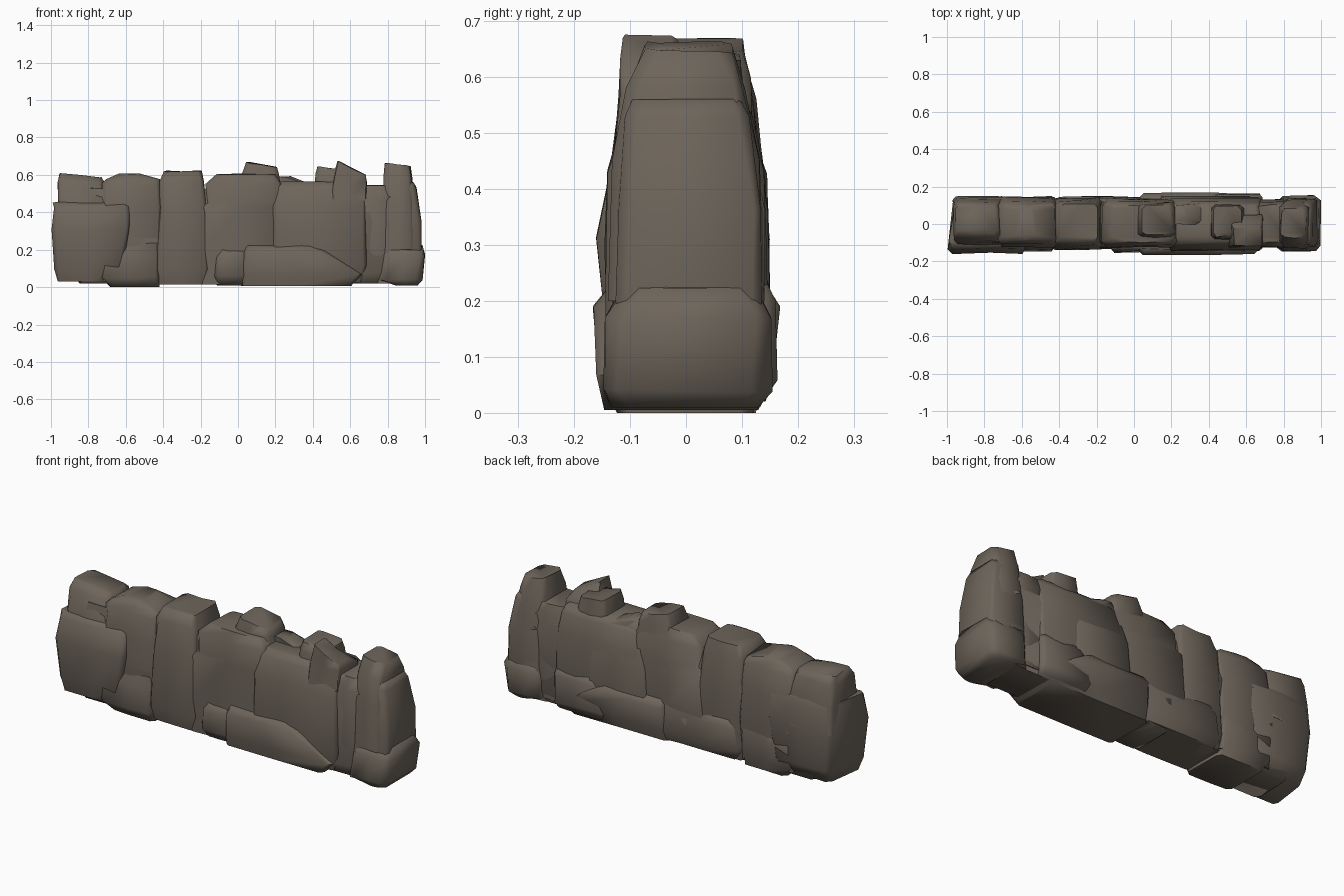
import bpy, bmesh, random

random.seed(4)
stone_mat = bpy.data.materials.new("weathered brown stone")
stone_mat.diffuse_color = (0.155, 0.130, 0.104, 1)


def stone(name, rings, chamfer=0.02, skew=0.0, tilt=0.0, rough=0.005):
    """Stack chamfered rectangles (z, x0, x1, y0, y1) into one hewn stone.
    skew pulls the left front corner outward, tilt slopes the top along x."""
    bm = bmesh.new()
    loops = []
    for i, (z, x0, x1, y0, y1) in enumerate(rings):
        c = min(chamfer, (x1 - x0) * .3, (y1 - y0) * .3)
        xm = (x0 + x1) / 2
        pts = [(x0 + c, y0), (xm, y0), (x1 - c, y0), (x1, y0 + c), (x1, y1 - c),
               (x1 - c, y1), (xm, y1), (x0 + c, y1), (x0, y1 - c), (x0, y0 + c)]
        loop = []
        for x, y in pts:
            dz = tilt * ((x - x0) / (x1 - x0) - .5) if i == len(rings) - 1 else 0
            dx = skew * (y1 - y) / (y1 - y0) if x < x0 + c * 1.5 else 0
            r = [random.uniform(-rough, rough) for _ in range(3)]
            loop.append(bm.verts.new((x - dx + r[0], y + r[1],
                                      max(0, z + dz + (r[2] if i else 0)))))
        loops.append(loop)
    n = len(loops[0])
    for a, b in zip(loops, loops[1:]):
        for k in range(n):
            bm.faces.new((a[k], a[(k + 1) % n], b[(k + 1) % n], b[k]))
    bm.faces.new(loops[0][::-1])
    bm.faces.new(loops[-1])
    bmesh.ops.recalc_face_normals(bm, faces=bm.faces)
    me = bpy.data.meshes.new(name)
    bm.to_mesh(me)
    bm.free()
    me.materials.append(stone_mat)
    ob = bpy.data.objects.new(name, me)
    bpy.context.collection.objects.link(ob)
    bpy.context.view_layer.objects.active = ob
    ob.select_set(True)
    bpy.ops.object.shade_smooth_by_angle(angle=1.15)
    ob.select_set(False)
    return ob


# core that closes the joints between the stones
stone("wall_core", [(.02, -.85, .88, -.11, .11), (.08, -.88, .9, -.125, .125),
                    (.40, -.88, .9, -.12, .128), (.53, -.85, .9, -.09, .10)])

# left end: lower stone with a jutting front corner, narrower stone on top
stone("left_end_lower", [(.03, -.935, -.66, -.12, .11), (.10, -.945, -.62, -.14, .14),
                         (.31, -.96, -.58, -.157, .147), (.43, -.955, -.58, -.135, .142),
                         (.455, -.955, -.60, -.11, .13)], skew=.035)
stone("left_end_upper", [(.30, -.97, -.70, -.13, .145), (.45, -.965, -.70, -.11, .135),
                         (.56, -.96, -.72, -.08, .118), (.595, -.955, -.73, -.05, .10)],
      tilt=-.02)

# second stone with its foot
stone("left_middle_stone", [(.03, -.74, -.41, -.12, .12), (.25, -.74, -.41, -.125, .145),
                            (.42, -.73, -.41, -.125, .138), (.55, -.725, -.415, -.105, .12),
                            (.575, -.70, -.42, -.095, .105), (.605, -.63, -.53, -.08, .09)])
stone("left_middle_foot", [(0, -.68, -.42, -.12, .12), (.05, -.73, -.42, -.145, .135),
                           (.17, -.73, -.42, -.14, .145), (.24, -.70, -.42, -.12, .13)])

# tall third stone
stone("tall_left_stone", [(.015, -.43, -.17, -.12, .12), (.10, -.44, -.16, -.14, .14),
                          (.40, -.42, -.17, -.135, .142), (.56, -.42, -.185, -.115, .122),
                          (.62, -.395, -.195, -.09, .105)])

# centre: body, cap and foot stones
stone("centre_stone", [(.015, -.21, .24, -.12, .12), (.2, -.21, .24, -.135, .14),
                       (.43, -.20, .24, -.125, .135), (.455, -.165, .24, -.123, .13),
                       (.55, -.175, .23, -.112, .118), (.605, -.11, .20, -.095, .10)])
stone("centre_cap", [(.50, .02, .23, -.07, .122), (.60, .02, .215, -.07, .112),
                     (.655, .045, .205, -.06, .10)], tilt=-.025)
stone("centre_foot_left", [(.01, -.11, .05, -.12, .12), (.06, -.13, .05, -.15, .14),
                           (.16, -.12, .05, -.145, .145), (.21, -.10, .05, -.125, .13)])
stone("centre_foot_front", [(.005, .02, .60, -.145, .13), (.07, .02, .66, -.157, .15),
                            (.19, .03, .46, -.165, .167), (.225, .04, .38, -.138, .14)])
stone("left_back_foot", [(.015, -.40, .06, 0, .125), (.07, -.42, .06, 0, .148),
                         (.18, -.40, .06, 0, .145), (.24, -.36, .04, 0, .13)])

# right of centre: broad stone and two caps
stone("right_broad_stone", [(.025, .18, .66, -.125, .13), (.12, .18, .685, -.145, .148),
                            (.30, .18, .685, -.143, .145), (.43, .18, .685, -.138, .135),
                            (.53, .20, .68, -.11, .115), (.56, .22, .66, -.09, .10)])
stone("right_back_slab", [(.03, .14, .50, 0, .13), (.10, .12, .50, 0, .15),
                          (.36, .14, .48, 0, .147), (.54, .18, .42, 0, .117),
                          (.59, .20, .28, 0, .10)])
stone("right_cap_low", [(.48, .415, .60, -.09, .11), (.60, .415, .58, -.08, .10),
                        (.638, .42, .575, -.065, .095)], tilt=-.02)
stone("right_cap_peak", [(.46, .50, .69, -.125, .05), (.57, .51, .69, -.122, .05),
                         (.635, .535, .68, -.115, -.02)], chamfer=.01, tilt=-.075)
stone("right_back_foot", [(.02, .40, .68, 0, .14), (.06, .38, .69, 0, .16),
                          (.2, .42, .69, 0, .16), (.24, .45, .68, 0, .14)])

# right end: recessed joint, upright pillar and projecting foot
stone("right_joint_stone", [(.04, .64, .84, -.11, .12), (.2, .64, .84, -.125, .132),
                            (.48, .64, .84, -.12, .122), (.545, .66, .82, -.095, .10)])
stone("right_end_stone", [(.02, .74, .96, -.12, .12), (.2, .77, .985, -.13, .14),
                          (.36, .78, .98, -.125, .138), (.53, .78, .95, -.105, .11),
                          (.56, .79, .94, -.095, .10)])
stone("right_end_pillar", [(.20, .775, .945, -.135, .142), (.45, .78, .94, -.128, .13),
                           (.58, .78, .93, -.105, .105), (.655, .785, .92, -.07, .08)],
      tilt=-.02)
stone("right_end_foot", [(.01, .84, .96, -.13, .13), (.04, .76, .985, -.15, .15),
                         (.17, .77, .998, -.145, .155), (.225, .80, .985, -.11, .12)],
      chamfer=.03)
